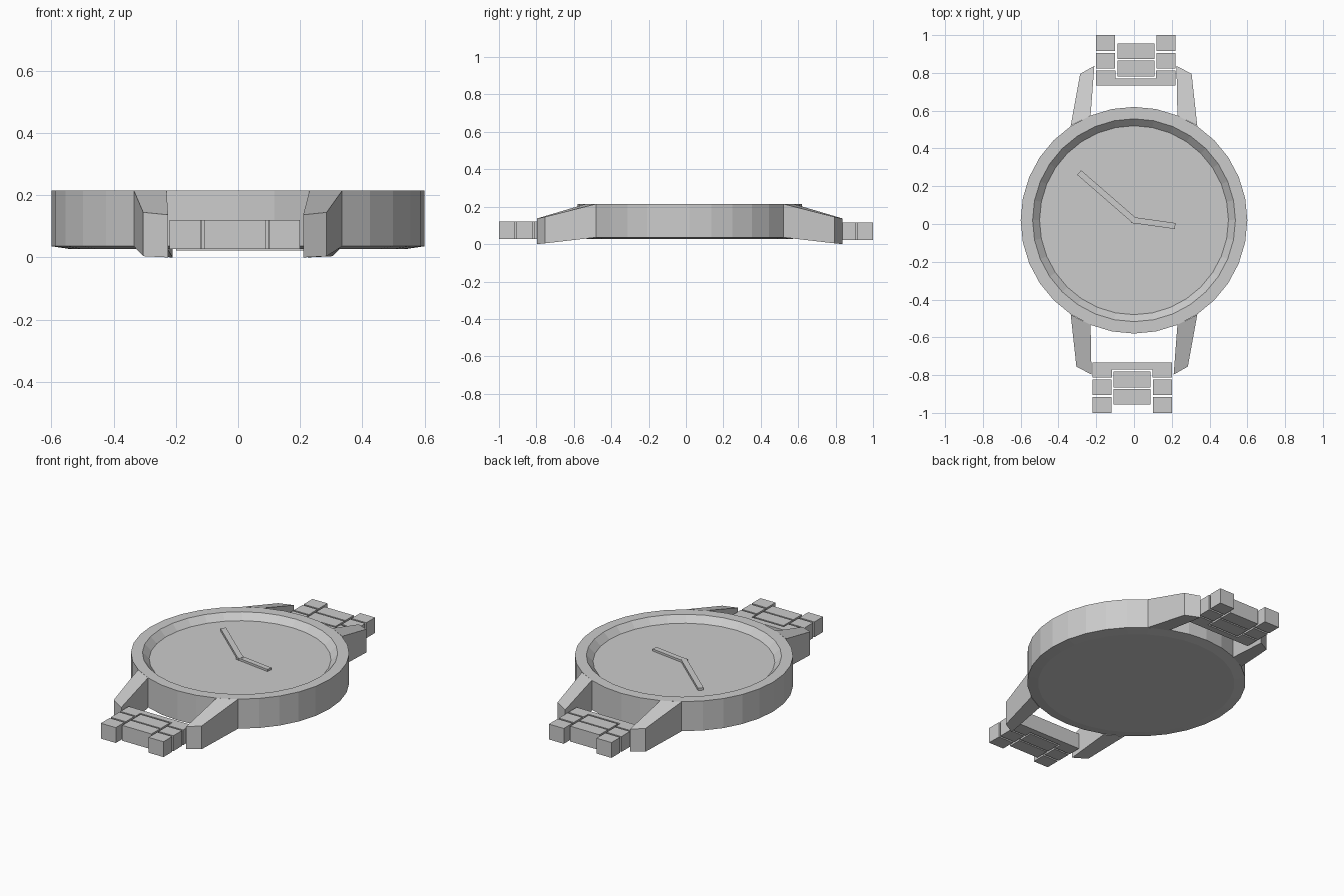
import bpy, bmesh, math
from mathutils import Matrix, Vector

cube = bpy.data.objects.get("Cube")
if cube:
    bpy.data.objects.remove(cube, do_unlink=True)

grey = bpy.data.materials.new("light grey metal")
grey.use_nodes = True
colour = (0.6, 0.6, 0.6, 1)
grey.diffuse_color = colour
grey.node_tree.nodes["Principled BSDF"].inputs["Base Color"].default_value = colour

CENTRE = Vector((0, 0.02, 0))


def finish(name, bm):
    bmesh.ops.recalc_face_normals(bm, faces=bm.faces)
    mesh = bpy.data.meshes.new(name)
    bm.to_mesh(mesh)
    bm.free()
    mesh.materials.append(grey)
    obj = bpy.data.objects.new(name, mesh)
    bpy.context.collection.objects.link(obj)
    return obj


def prism(name, bottom, top, turn=False, pivot=Vector()):
    """Closed solid between two matching loops, optionally half-turned."""
    bm = bmesh.new()
    low = [bm.verts.new(p) for p in bottom]
    high = [bm.verts.new(p) for p in top]
    bm.faces.new(low)
    bm.faces.new(high)
    n = len(low)
    for i in range(n):
        j = (i + 1) % n
        bm.faces.new((low[i], low[j], high[j], high[i]))
    if turn:
        bmesh.ops.rotate(bm, verts=bm.verts, cent=pivot,
                         matrix=Matrix.Rotation(math.pi, 3, 'Z'))
    return finish(name, bm)


def slab(name, outline, z0, z1, turn=False):
    return prism(name, [(x, y, z0) for x, y in outline],
                 [(x, y, z1) for x, y in outline], turn)


def rect(x0, x1, y0, y1):
    return [(x0, y0), (x1, y0), (x1, y1), (x0, y1)]


# Watch case: faceted lathe with chamfered back, sloped bezel and sunken dial
profile = [(0.54, 0.027), (0.6, 0.036), (0.6, 0.215), (0.537, 0.215), (0.5, 0.178)]
SIDES = 32
bm = bmesh.new()
rings = []
for r, z in profile:
    rings.append([bm.verts.new(CENTRE + Vector((r * math.cos(a), r * math.sin(a), z)))
                  for a in (math.tau * i / SIDES for i in range(SIDES))])
for a, b in zip(rings, rings[1:]):
    for i in range(SIDES):
        j = (i + 1) % SIDES
        bm.faces.new((a[i], a[j], b[j], b[i]))
bm.faces.new(rings[0])
bm.faces.new(rings[-1])
finish("watch_case", bm)

# Hands
for name, angle, length, top in (("minute_hand", 139, 0.385, 0.193),
                                 ("hour_hand", -8, 0.22, 0.191)):
    hand = slab(name, rect(-0.015, length, -0.016, 0.016), 0.176, top)
    hand.location = CENTRE
    hand.rotation_euler.z = math.radians(angle)

# Lugs: tapered arms reaching from the case down to the bracelet
lugs = {
    "right": [(-0.335, -0.48), (-0.305, -0.755), (-0.225, -0.797), (-0.23, -0.534)],
    "left": [(0.335, -0.48), (0.285, -0.755), (0.21, -0.797), (0.23, -0.534)],
}
low_z = (0.036, 0.004, 0.0, 0.032)
high_z = (0.215, 0.145, 0.137, 0.215)

# Bracelet pieces: notched end bar, centre links and outer links
X0, X1 = -0.22, 0.2
end_bar = [(X0, -0.733), (X0, -0.812), (-0.117, -0.812), (-0.117, -0.77),
           (0.097, -0.77), (0.097, -0.812), (X1, -0.812), (X1, -0.733)]
links = {
    "centre_link_inner": rect(-0.108, 0.088, -0.865, -0.78),
    "centre_link_outer": rect(-0.108, 0.088, -0.955, -0.874),
    "right_link_inner": rect(X0, -0.12, -0.905, -0.822),
    "right_link_outer": rect(X0, -0.12, -1.0, -0.916),
    "left_link_inner": rect(0.1, X1, -0.905, -0.822),
    "left_link_outer": rect(0.1, X1, -1.0, -0.916),
}

for end, turn in (("front", False), ("back", True)):
    for side, outline in lugs.items():
        prism(f"{end}_{side}_lug",
              [(x, y, z) for (x, y), z in zip(outline, low_z)],
              [(x, y, z) for (x, y), z in zip(outline, high_z)], turn, CENTRE)
    drop = 0.005 if turn else 0
    slab(f"{end}_end_bar", end_bar, 0.027 - drop, 0.12 - drop, turn)
    for name, outline in links.items():
        slab(f"{end}_{name}", outline, 0.027 - drop, 0.12 - drop, turn)
